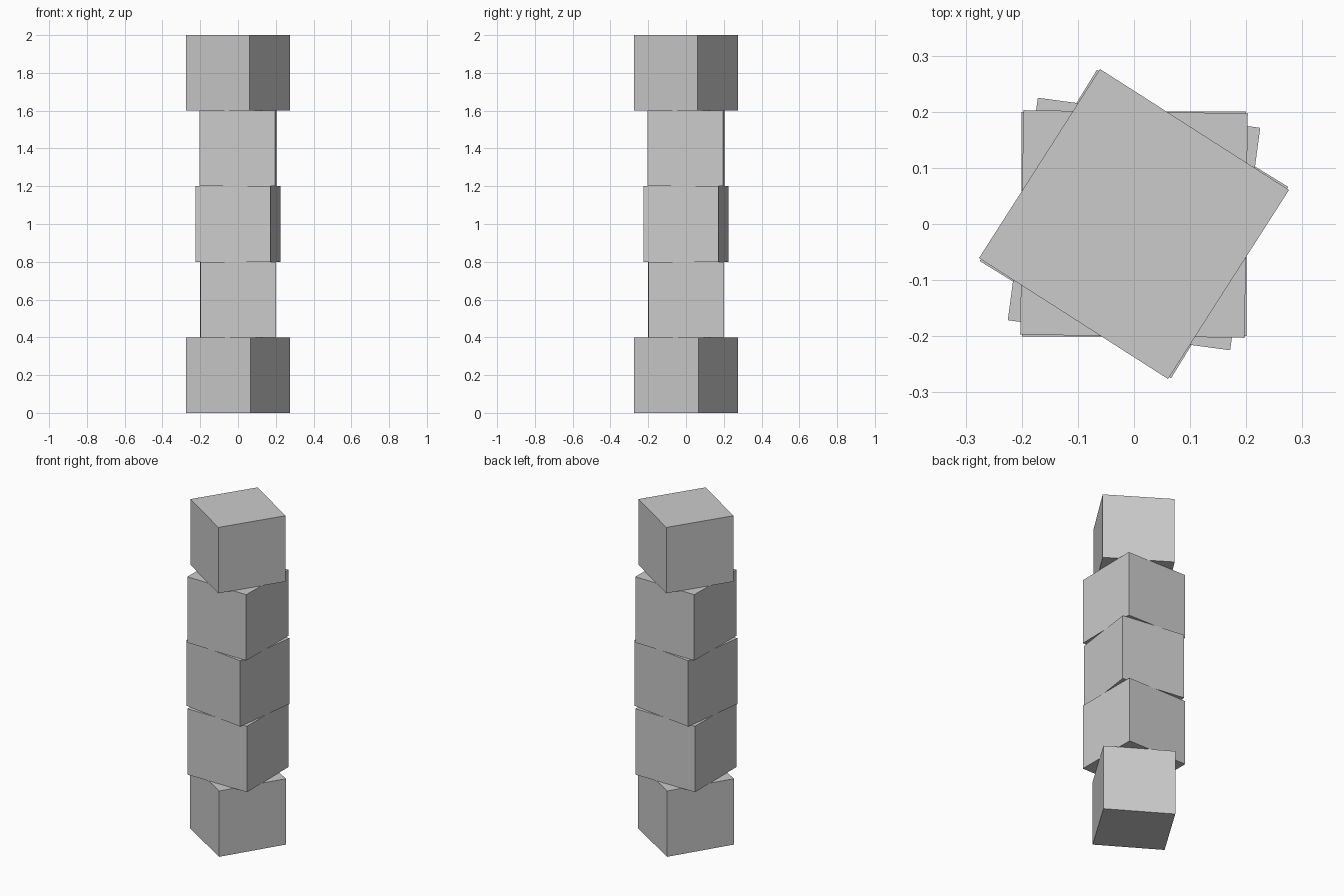
import bpy
import math

if "Cube" in bpy.data.objects:
    bpy.data.objects.remove(bpy.data.objects["Cube"])

SIZE = 0.4

# Twist of each block about z in degrees, bottom to top
twists = [-31.5, 0.1, -7.7, -0.8, -32.6]

# Stacked tower of identical cubes
for i, twist in enumerate(twists):
    bpy.ops.mesh.primitive_cube_add(
        size=SIZE,
        location=(0, 0, SIZE * (i + 0.5)),
        rotation=(0, 0, math.radians(twist)),
    )
    bpy.context.object.name = f"tower_block_{i + 1}"
